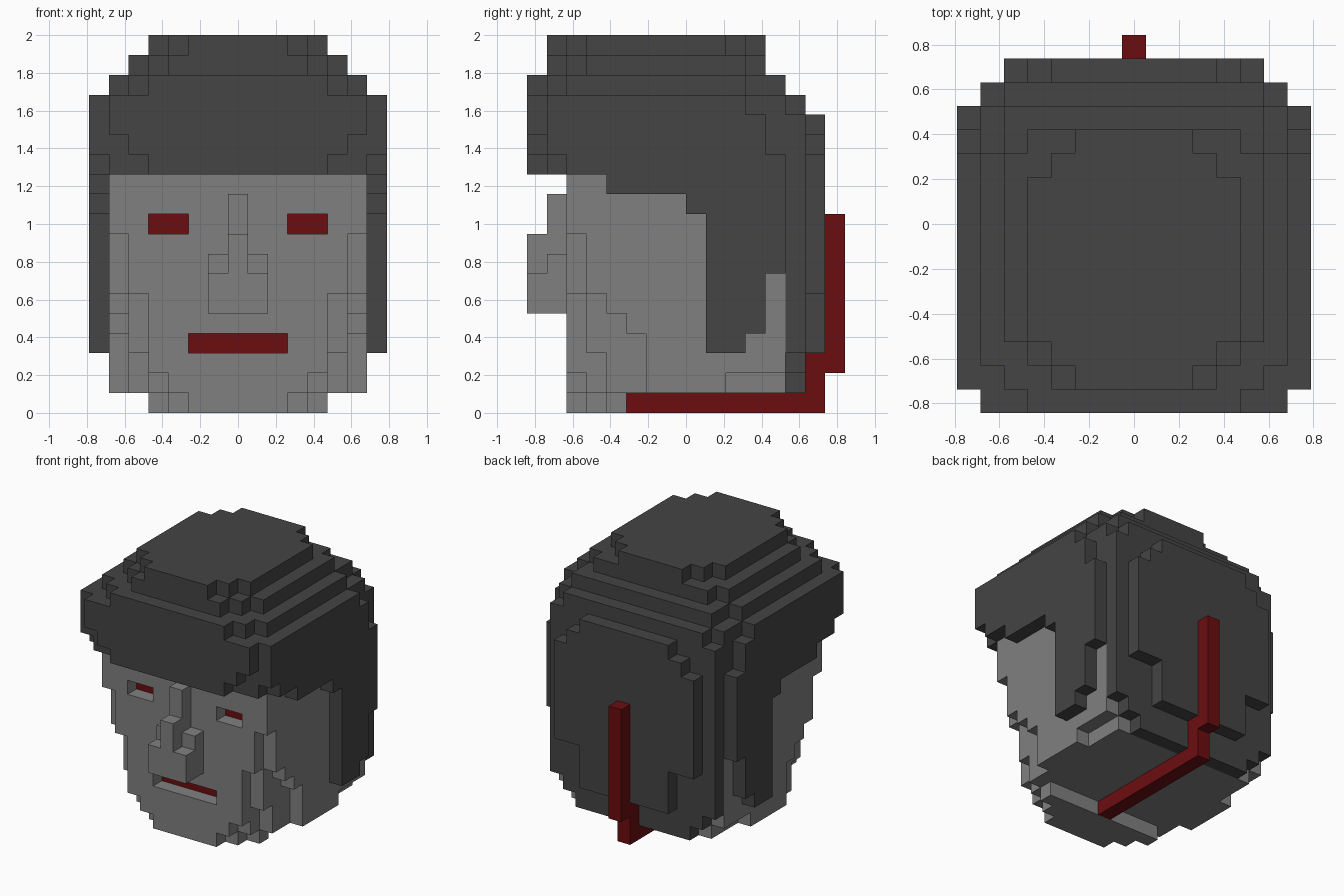
import bpy
import bmesh

cube = bpy.data.objects.get("Cube")
if cube:
    bpy.data.objects.remove(cube, do_unlink=True)

V = 2 / 19  # edge of one block


def material(name, rgb):
    m = bpy.data.materials.new(name)
    m.use_nodes = True
    m.diffuse_color = (*rgb, 1)
    bsdf = m.node_tree.nodes["Principled BSDF"]
    bsdf.inputs["Base Color"].default_value = (*rgb, 1)
    bsdf.inputs["Roughness"].default_value = 0.9
    return m


DARK = material("dark grey", (0.058, 0.058, 0.058))
GREY = material("mid grey", (0.216, 0.216, 0.216))
RED = material("dark red", (0.15, 0.004, 0.005))


def slab(n, y0, y1, z0, z1, inner=0):
    """Mirrored blocks with inner <= |x| <= n."""
    return {(x, y, z) for x in range(-n, n + 1) if abs(x) >= inner
            for y in range(y0, y1) for z in range(z0, z1)}


def union(slabs):
    return set().union(*(slab(*s) for s in slabs))


# Outward corner loops for the six block sides
SIDES = {
    (1, 0, 0): [(1, 0, 0), (1, 1, 0), (1, 1, 1), (1, 0, 1)],
    (-1, 0, 0): [(0, 0, 0), (0, 0, 1), (0, 1, 1), (0, 1, 0)],
    (0, 1, 0): [(0, 1, 0), (0, 1, 1), (1, 1, 1), (1, 1, 0)],
    (0, -1, 0): [(0, 0, 0), (1, 0, 0), (1, 0, 1), (0, 0, 1)],
    (0, 0, 1): [(0, 0, 1), (1, 0, 1), (1, 1, 1), (0, 1, 1)],
    (0, 0, -1): [(0, 0, 0), (0, 1, 0), (1, 1, 0), (1, 0, 0)],
}


def build(name, cells, mat):
    """Skin a set of blocks with outer faces only."""
    bm = bmesh.new()
    verts = {}
    for c in sorted(cells):
        for d, loop in SIDES.items():
            if tuple(a + b for a, b in zip(c, d)) in cells:
                continue
            quad = []
            for o in loop:
                k = tuple(a + b for a, b in zip(c, o))
                if k not in verts:
                    verts[k] = bm.verts.new(((k[0] - 0.5) * V, k[1] * V, k[2] * V))
                quad.append(verts[k])
            bm.faces.new(quad)
    me = bpy.data.meshes.new(name)
    bm.to_mesh(me)
    bm.free()
    me.materials.append(mat)
    ob = bpy.data.objects.new(name, me)
    bpy.context.collection.objects.link(ob)


# Red backs of the recessed eyes and mouth
eyes = slab(4, -5, -4, 9, 10, 3)
mouth = slab(2, -5, -4, 3, 4)
holes = slab(4, -6, -5, 9, 10, 3) | slab(2, -6, -5, 3, 4)

# Face and jaw, tapering toward the chin
face = union([
    (6, -6, 5, 9, 12), (6, -5, 5, 6, 9), (6, -4, 5, 5, 6),
    (6, -3, 5, 4, 5), (6, -2, 5, 2, 4), (6, -2, 2, 1, 2),
    (5, -6, 5, 6, 9), (5, -5, 5, 3, 6), (5, -4, 5, 1, 3),
    (4, -6, 5, 2, 6), (4, -5, 5, 1, 2), (3, -6, 5, 1, 2),
    (2, -6, -3, 0, 1), (3, -5, -3, 0, 1), (4, -4, -3, 0, 1),
]) - eyes - mouth - holes

# Nose
nose = union([(0, -7, -6, 5, 11), (1, -7, -6, 5, 8),
              (0, -8, -7, 5, 9), (1, -8, -7, 5, 7)])

# Hair: stepped crown, fringe, side locks and back
hair = union([
    (2, -7, 4, 18, 19), (3, -6, 3, 18, 19), (4, -5, 2, 18, 19),
    (3, -7, 4, 17, 18), (4, -6, 4, 17, 18), (5, -5, 3, 17, 18),
    (4, -8, 5, 16, 17), (5, -7, 5, 16, 17), (6, -6, 3, 16, 17),
    (7, -7, 3, 15, 16), (6, -8, 5, 15, 16), (5, -7, 6, 15, 16),
    (7, -7, 4, 13, 15), (6, -8, 6, 14, 15), (3, 5, 7, 14, 15),
    (6, -7, 6, 13, 14), (5, -8, 6, 13, 14), (4, 5, 7, 13, 14),
    (7, -6, 5, 12, 13), (6, -7, 6, 12, 13), (4, -8, 6, 12, 13),
    (5, 5, 7, 6, 13), (3, 5, 7, 3, 6),
    (6, 5, 6, 3, 12), (5, 5, 6, 2, 3), (4, 5, 6, 1, 2),
]) | slab(7, -4, 5, 11, 12, 7) | slab(7, 0, 5, 10, 11, 7) \
   | slab(7, 1, 5, 7, 10, 7) | slab(7, 1, 4, 4, 7, 7) | slab(7, 1, 3, 3, 4, 7)

# Red strip running under the head and up the back
strip = union([(0, -3, 7, 0, 1), (0, 6, 7, 1, 3), (0, 7, 8, 2, 10)])

build("face", face, GREY)
build("nose", nose, GREY)
build("eyes", eyes, RED)
build("mouth", mouth, RED)
build("hair", hair - face, DARK)
build("rear_strip", strip, RED)
